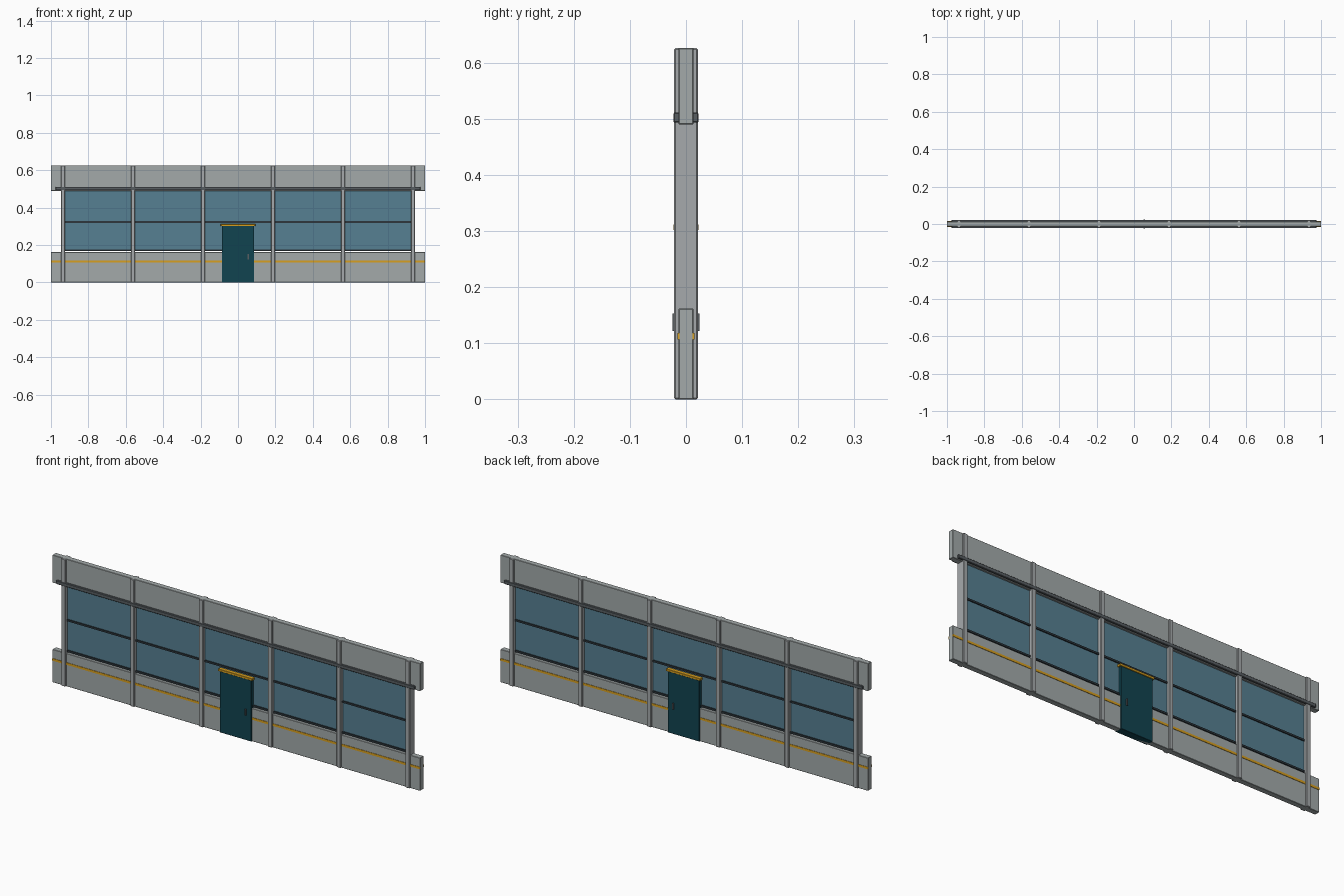
import bpy

if "Cube" in bpy.data.objects:
    bpy.data.objects.remove(bpy.data.objects["Cube"])


def material(name, rgb):
    m = bpy.data.materials.new(name)
    m.diffuse_color = (*[((c / 255 + 0.055) / 1.055) ** 2.4 for c in rgb], 1)
    m.use_nodes = True
    m.node_tree.nodes["Principled BSDF"].inputs["Base Color"].default_value = m.diffuse_color
    return m


CONCRETE = material("pale grey panel", (163, 170, 170))
STEEL = material("light grey steel", (166, 170, 172))
RAIL = material("dark grey rail", (88, 94, 98))
FRAME = material("charcoal frame", (45, 54, 60))
GLASS = material("blue glass", (86, 128, 146))
TEAL = material("dark teal door", (17, 67, 80))
AMBER = material("amber trim", (216, 160, 32))


def box(name, x, y, z, mat, bevel=0.0):
    """Box from (min, max) ranges; y is a half depth about the centre or a range."""
    if not isinstance(y, tuple):
        y = (-y, y)
    bpy.ops.mesh.primitive_cube_add(
        size=1, location=[(r[0] + r[1]) / 2 for r in (x, y, z)])
    ob = bpy.context.object
    ob.name = name
    ob.scale = [r[1] - r[0] for r in (x, y, z)]
    bpy.ops.object.transform_apply(location=False, rotation=False, scale=True)
    ob.data.materials.append(mat)
    if bevel:
        b = ob.modifiers.new("edge", "BEVEL")
        b.width, b.segments = bevel, 1
    return ob


# Solid wall bands and painted stripe
box("lower_wall", (-1, 1), 0.0135, (0, 0.162), CONCRETE, 0.0015)
box("upper_wall", (-1, 1), 0.0135, (0.49, 0.626), CONCRETE, 0.0015)
box("wall_stripe", (-1, 1), 0.0155, (0.107, 0.118), AMBER)

# Posts at even spacing
posts = [-0.936 + i * 0.3744 for i in range(6)]
for i, x in enumerate(posts):
    box(f"post_{i}", (x - 0.0115, x + 0.0115), 0.021, (0, 0.626), STEEL, 0.0025)

# Window panes with bars, one bay between each pair of posts
for i, (a, b) in enumerate(zip(posts, posts[1:])):
    span = (a + 0.008, b - 0.008)
    box(f"window_glass_{i}", span, 0.004, (0.17, 0.492), GLASS)
    for label, z in (("bottom", 0.172), ("middle", 0.323)):
        box(f"{label}_bar_{i}", span, 0.009, (z - 0.0045, z + 0.0045), FRAME)

# Long rail under the upper wall
box("head_rail", (-0.975, 0.975), 0.0225, (0.493, 0.511), RAIL, 0.002)

# Door, lintel trim and a handle on each side
box("door", (-0.086, 0.086), 0.0185, (0, 0.302), TEAL, 0.001)
box("door_lintel", (-0.093, 0.093), 0.0222, (0.301, 0.312), AMBER, 0.001)
for side, label in ((-1, "front"), (1, "back")):
    y = tuple(sorted((side * 0.017, side * 0.0245)))
    box(f"{label}_door_handle", (0.052, 0.058), y, (0.122, 0.153), RAIL)
